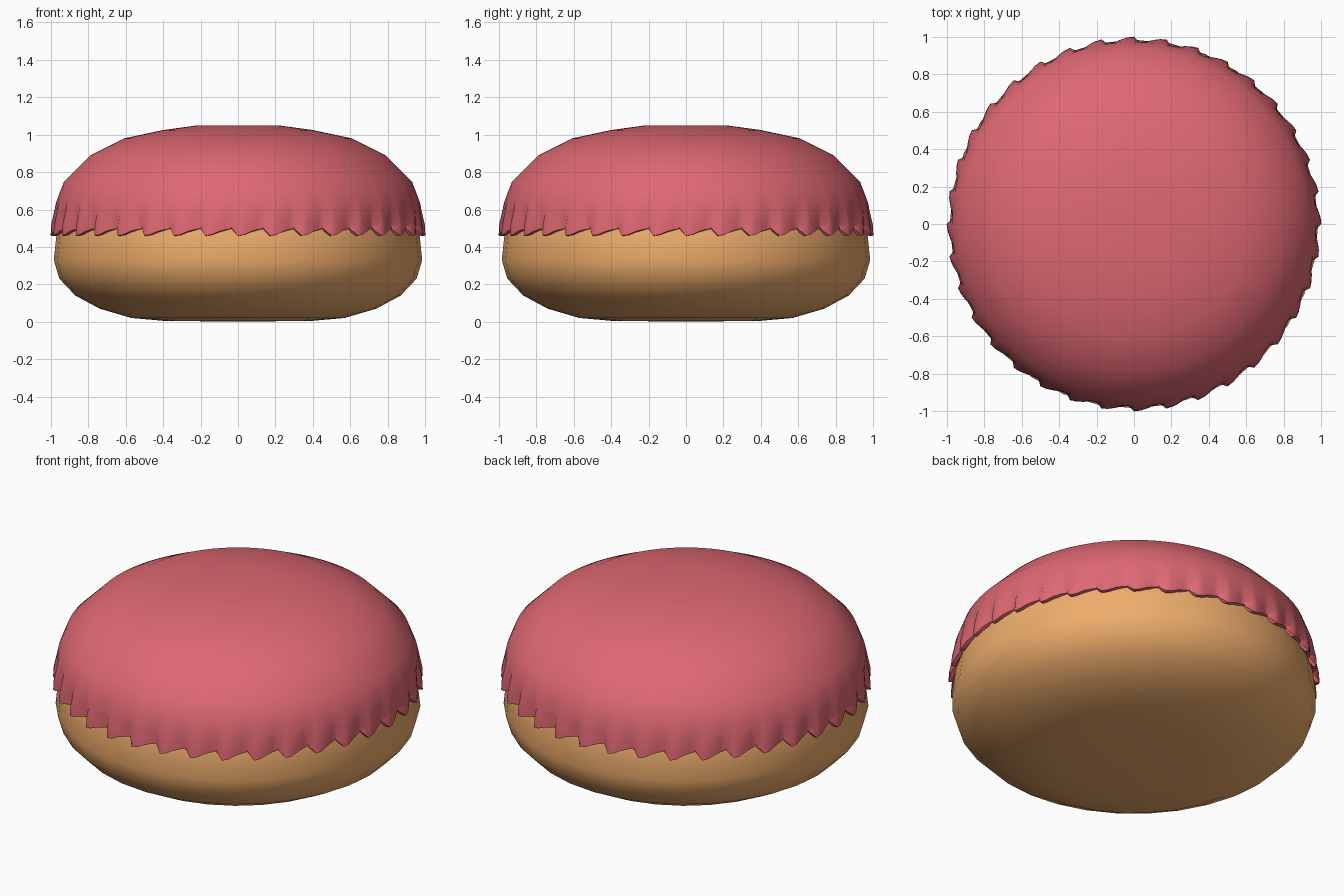
import bpy, math

if "Cube" in bpy.data.objects:
    bpy.data.objects.remove(bpy.data.objects["Cube"])

TEETH = 36
SUB = 5


def material(name, color):
    m = bpy.data.materials.new(name)
    m.diffuse_color = (*color, 1)
    m.use_nodes = True
    m.node_tree.nodes["Principled BSDF"].inputs["Base Color"].default_value = m.diffuse_color
    return m


def lathe(name, profile, segments, mat, shape=None, angle=60):
    """Revolve (radius, z) points; a radius of 0 makes a pole."""
    verts, rings, faces = [], [], []
    for k, (r, z) in enumerate(profile):
        ring = []
        for i in range(1 if r == 0 else segments):
            rr, zz = shape(k, i, r, z) if shape and r else (r, z)
            a = 2 * math.pi * i / segments
            ring.append(len(verts))
            verts.append((rr * math.cos(a), rr * math.sin(a), zz))
        rings.append(ring)
    for lo, hi in zip(rings, rings[1:]):
        for i in range(segments):
            j = (i + 1) % segments
            q = [lo[i % len(lo)], lo[j % len(lo)], hi[j % len(hi)], hi[i % len(hi)]]
            faces.append(list(dict.fromkeys(q)))
    me = bpy.data.meshes.new(name)
    me.from_pydata(verts, [], faces)
    ob = bpy.data.objects.new(name, me)
    bpy.context.collection.objects.link(ob)
    me.materials.append(mat)
    bpy.ops.object.select_all(action='DESELECT')
    ob.select_set(True)
    bpy.context.view_layer.objects.active = ob
    bpy.ops.object.shade_smooth_by_angle(angle=math.radians(angle))
    return ob


# Bun: solid rounded body, domed under the icing
bun = [(0, 0), (0.40, 0.005), (0.57, 0.02), (0.74, 0.07), (0.87, 0.14),
       (0.955, 0.23), (0.985, 0.33), (0.97, 0.47), (0.94, 0.62),
       (0.87, 0.76), (0.74, 0.88), (0.55, 0.96), (0.25, 1.01), (0, 1.015)]
lathe("bun", bun, 32, material("bun_orange", (0.86, 0.42, 0.15)))

# Icing: cap whose rim is a ring of slanted saw teeth, with a thin turned-in lip
icing = [(0.95, 0.50), (0.972, 0.475), (0.992, 0.478), (0.99, 0.52),
         (0.982, 0.575), (0.972, 0.64), (0.93, 0.75), (0.79, 0.89),
         (0.61, 0.98), (0.40, 1.025), (0.23, 1.048), (0, 1.05)]
STRENGTH = [0.3, 0.9, 1.0, 0.85, 0.4]
SAW = [(0.010, -0.018), (0.006, -0.012), (-0.003, 0.004),
       (-0.014, 0.014), (-0.024, 0.020)]


def teeth(k, i, r, z):
    if k >= len(STRENGTH):
        return r, z
    dr, dz = SAW[i % SUB]
    s = STRENGTH[k]
    return r + dr * s, z + (dz if k < 3 else 0) * s


lathe("icing", icing, TEETH * SUB, material("icing_red", (0.74, 0.14, 0.17)), teeth, 50)
